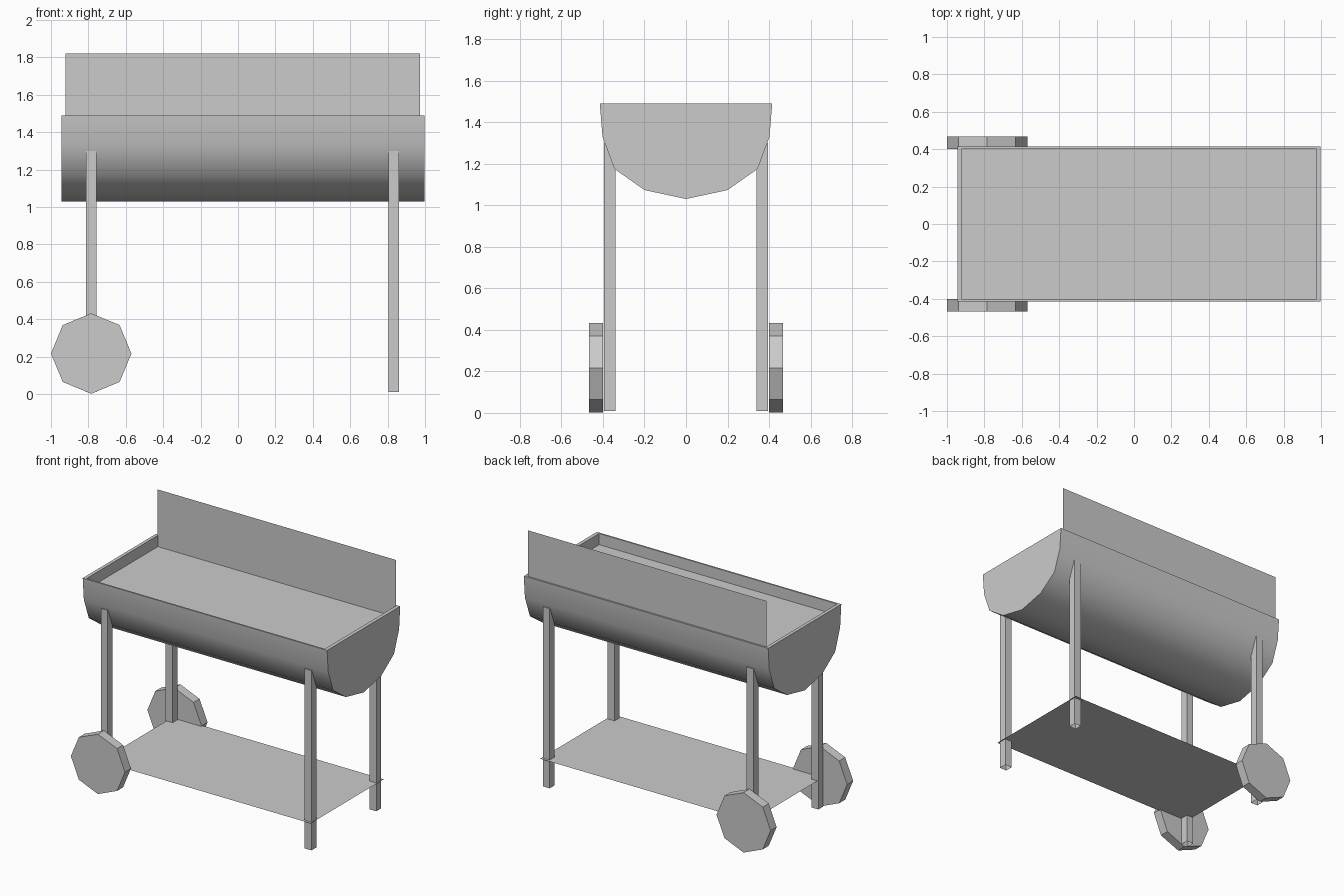
import bpy, bmesh, math

if "Cube" in bpy.data.objects:
    bpy.data.objects.remove(bpy.data.objects["Cube"])


def finish(name, bm, smooth=None):
    bmesh.ops.recalc_face_normals(bm, faces=bm.faces[:])
    mesh = bpy.data.meshes.new(name)
    bm.to_mesh(mesh)
    bm.free()
    ob = bpy.data.objects.new(name, mesh)
    bpy.context.collection.objects.link(ob)
    if smooth:
        bpy.ops.object.select_all(action='DESELECT')
        ob.select_set(True)
        bpy.context.view_layer.objects.active = ob
        bpy.ops.object.shade_smooth_by_angle(angle=math.radians(smooth))
    return ob


def sheet(name, corners):
    bm = bmesh.new()
    bm.faces.new([bm.verts.new(c) for c in corners])
    return finish(name, bm)


# Tub: half-barrel profile swept along x, with a shallow tray sunk into the top
X0, X1 = -0.943, 0.998
half = [(0.415, 1.49), (0.402, 1.33), (0.345, 1.175), (0.2, 1.073)]
profile = [(-y, z) for y, z in half] + [(0, 1.03)] + half[::-1]
bm = bmesh.new()
left = [bm.verts.new((X0, y, z)) for y, z in profile]
right = [bm.verts.new((X1, y, z)) for y, z in profile]
bm.faces.new(left)
bm.faces.new(right)
for i in range(len(profile) - 1):
    bm.faces.new((left[i], left[i + 1], right[i + 1], right[i]))


def ring(z):
    a, b, w = X0 + 0.024, X1 - 0.026, 0.403
    return [bm.verts.new(p) for p in ((a, -w, z), (b, -w, z), (b, w, z), (a, w, z))]


rim = [left[0], right[0], right[-1], left[-1]]
inner, floor = ring(1.49), ring(1.41)
for lower, upper in ((rim, inner), (inner, floor)):
    for i in range(4):
        j = (i + 1) % 4
        bm.faces.new((lower[i], lower[j], upper[j], upper[i]))
bm.faces.new(floor)
finish("tub", bm, smooth=40)

# Thin upright wind guard along the back, and lower shelf
sheet("wind_guard", [(-0.921, 0.403, 1.41), (0.972, 0.403, 1.41),
                     (0.972, 0.403, 1.82), (-0.921, 0.403, 1.82)])
sheet("shelf", [(-0.806, -0.415, 0.213), (0.868, -0.415, 0.213),
                (0.868, 0.415, 0.213), (-0.806, 0.415, 0.213)])

for side, sy in (("front", -1), ("back", 1)):
    # Square tube legs, open at the bottom
    for end, x in (("left", -0.785), ("right", 0.833)):
        bm = bmesh.new()
        bmesh.ops.create_cube(bm, size=1)
        for v in bm.verts:
            v.co = (x + v.co.x * 0.055, sy * 0.368 + v.co.y * 0.056,
                    0.655 + v.co.z * 1.29)
        bm.normal_update()
        bmesh.ops.delete(bm, geom=[f for f in bm.faces if f.normal.z < -0.9],
                         context='FACES_ONLY')
        finish(f"{side}_{end}_leg", bm)

    # Octagonal wheels on the left legs
    bm = bmesh.new()
    bmesh.ops.create_cone(bm, cap_ends=True, segments=8, radius1=0.215,
                          radius2=0.215, depth=0.068)
    wheel = finish(f"{side}_wheel", bm)
    wheel.rotation_euler = (math.radians(90), 0, 0)
    wheel.location = (-0.785, sy * 0.434, 0.217)
